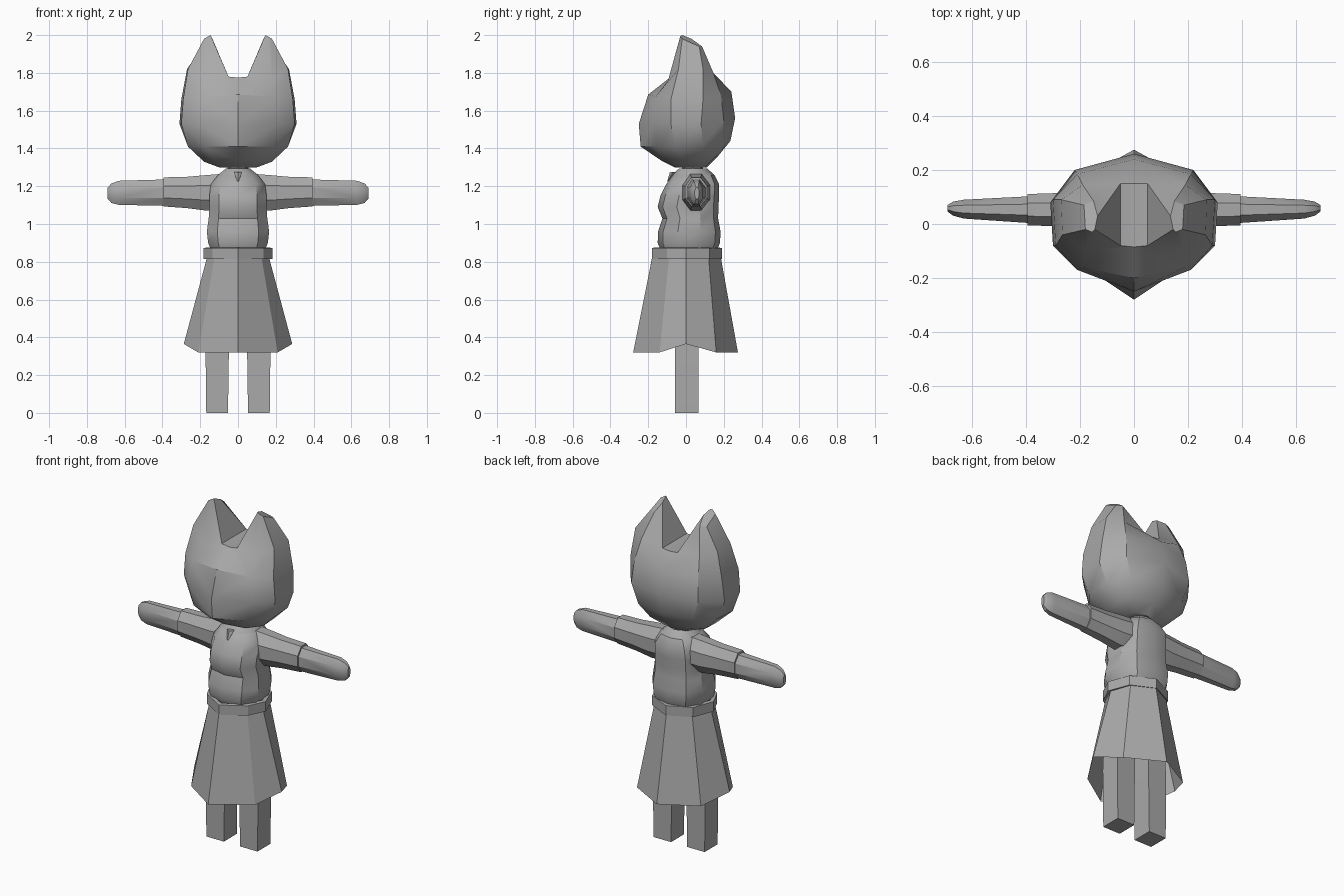
import bpy, bmesh, math

if "Cube" in bpy.data.objects:
    bpy.data.objects.remove(bpy.data.objects["Cube"])

grey = bpy.data.materials.new("plain grey")
grey.diffuse_color = (0.4, 0.4, 0.4, 1)
grey.use_nodes = True
grey.node_tree.nodes["Principled BSDF"].inputs["Base Color"].default_value = grey.diffuse_color


def finish(name, bm, angle=30):
    bmesh.ops.remove_doubles(bm, verts=bm.verts, dist=0.0005)
    bmesh.ops.recalc_face_normals(bm, faces=bm.faces)
    me = bpy.data.meshes.new(name)
    bm.to_mesh(me)
    bm.free()
    me.materials.append(grey)
    ob = bpy.data.objects.new(name, me)
    bpy.context.collection.objects.link(ob)
    bpy.ops.object.select_all(action='DESELECT')
    ob.select_set(True)
    bpy.context.view_layer.objects.active = ob
    bpy.ops.object.shade_smooth_by_angle(angle=math.radians(angle))
    return ob


def loft(name, rings, caps=True, angle=30):
    """Skin a stack of closed rings with equal point counts."""
    bm = bmesh.new()
    vs = [[bm.verts.new(p) for p in r] for r in rings]
    n = len(vs[0])
    for a, b in zip(vs, vs[1:]):
        for i in range(n):
            j = (i + 1) % n
            bm.faces.new((a[i], a[j], b[j], b[i]))
    if caps:
        bm.faces.new(vs[0])
        bm.faces.new(vs[-1])
    return finish(name, bm, angle)


def mirrored(half):
    """Close a ring given from front centre round to back centre."""
    return half + [(-x, y, z) for x, y, z in half[-2:0:-1]]


def oval(z, rx, yf, yb, n=10, power=0.85, tilt=0.0):
    pts = []
    for i in range(n):
        a = 2 * math.pi * i / n
        s, c = math.sin(a), -math.cos(a)
        x = rx * math.copysign(abs(s) ** power, s)
        y = (yf + yb) / 2 + (yb - yf) / 2 * math.copysign(abs(c) ** power, c)
        pts.append((x, y, z + tilt * c))
    return pts


# Head: five rings up to the brow, then one ear per side and a saddle between
rings = [
    [(0, -.06, 1.30), (.06, -.05, 1.30), (.10, 0, 1.30), (.10, .06, 1.30), (.07, .10, 1.30), (0, .11, 1.30)],
    [(0, -.13, 1.335), (.12, -.10, 1.33), (.18, -.02, 1.33), (.18, .08, 1.335), (.13, .15, 1.35), (0, .17, 1.36)],
    [(0, -.24, 1.41), (.18, -.16, 1.41), (.265, -.06, 1.41), (.265, .09, 1.42), (.18, .19, 1.43), (0, .235, 1.44)],
    [(0, -.25, 1.53), (.21, -.17, 1.53), (.30, -.08, 1.53), (.31, .08, 1.53), (.22, .20, 1.55), (0, .26, 1.56)],
    [(0, -.20, 1.685), (.19, -.16, 1.675), (.29, -.08, 1.66), (.30, .09, 1.66), (.21, .185, 1.68), (0, .24, 1.70)],
]
ear_mid = [(.18, -.095, 1.76), (.265, -.04, 1.82), (.27, .09, 1.82), (.19, .145, 1.80), (.05, .15, 1.78), (.05, -.08, 1.78)]
ear_tip = [(.155, -.03, 1.995), (.18, -.02, 1.98), (.185, .07, 1.94), (.15, .085, 1.94), (.135, .03, 1.98), (.145, -.02, 2.0)]
bm = bmesh.new()
for s in (1, -1):
    def face(*pts):
        bm.faces.new([bm.verts.new((s * x, y, z)) for x, y, z in pts])
    for a, b in zip(rings, rings[1:]):
        for i in range(5):
            face(a[i], a[i + 1], b[i + 1], b[i])
    face(*rings[0])
    brow = rings[-1]
    for i in range(3):                      # outside of ear base
        face(brow[i + 1], brow[i + 2], ear_mid[i + 1], ear_mid[i])
    saddle_f, saddle_b = (0, -.085, 1.775), (0, .15, 1.775)
    face(brow[0], brow[1], ear_mid[0], ear_mid[5], saddle_f)
    face(brow[4], brow[5], saddle_b, ear_mid[4], ear_mid[3])
    face(saddle_f, ear_mid[5], ear_mid[4], saddle_b)
    for i in range(6):                      # ear
        j = (i + 1) % 6
        face(ear_mid[i], ear_mid[j], ear_tip[j], ear_tip[i])
    face(*ear_tip)
finish("head", bm, 32)

# Neck and folded collar with a small point at the throat
loft("neck", [oval(1.22, .055, -.02, .09, 8), oval(1.34, .055, -.02, .09, 8)])
loft("collar", [oval(1.23, .13, -.085, .165, 10, 1),
                oval(1.265, .105, -.07, .145, 10, 1),
                oval(1.295, .065, -.035, .11, 10, 1),
                oval(1.27, .05, -.02, .09, 10, 1)], angle=40)
loft("collar_point", [[(0, -.10, 1.225), (.005, -.095, 1.23), (0, -.08, 1.23), (-.005, -.095, 1.23)],
                      [(0, -.085, 1.275), (.022, -.07, 1.275), (0, -.04, 1.275), (-.022, -.07, 1.275)]])

# Blouse body
loft("torso", [oval(*r, n=10) for r in (
    (.865, .15, -.135, .165), (.90, .165, -.15, .18), (.96, .172, -.148, .183),
    (1.03, .162, -.125, .17), (1.09, .157, -.15, .172), (1.15, .158, -.135, .175),
    (1.21, .15, -.105, .175), (1.26, .11, -.07, .15), (1.28, .06, -.03, .11))], angle=35)


# Arms: sleeve and mitten-like forearm on each side
def arm_ring(x, hy, hz, y=.053, z=1.168, n=8):
    return [(x, y + hy * math.cos(a), z + hz * math.sin(a))
            for a in (2 * math.pi * (i + .5) / n for i in range(n))]


for side, s in (("right", 1), ("left", -1)):
    k = 1.08                                # flat-topped octagons
    loft(side + "_sleeve", [arm_ring(s * x, hy * k, hz * k, .053, z) for x, hy, hz, z in (
        (.09, .075, .095, 1.17), (.17, .07, .094, 1.165), (.27, .062, .083, 1.167), (.395, .058, .077, 1.17))])
    loft(side + "_forearm", [arm_ring(s * x, hy * k, hz * k, y, z) for x, hy, hz, y, z in (
        (.38, .05, .07, .053, 1.166), (.63, .035, .064, .055, 1.165),
        (.67, .026, .052, .057, 1.163), (.69, .012, .03, .058, 1.163))])

# Belt: closed octagonal band
belt = [(0, -.18), (.135, -.10), (.182, 0), (.135, .125), (0, .19)]


def belt_ring(scale, z):
    return mirrored([(x * scale, y * scale, z) for x, y in belt])


band = [belt_ring(.88, .82), belt_ring(1, .815), belt_ring(1, .873), belt_ring(.88, .876)]
loft("belt", band + band[:1], caps=False)

# Skirt: open flared octagon with raised hem at the sides
loft("skirt", [
    mirrored([(0, -.28, .32), (.21, -.14, .32), (.287, 0, .365), (.21, .16, .32), (0, .275, .32)]),
    mirrored([(0, -.18, .82), (.125, -.09, .82), (.165, 0, .82), (.125, .12, .82), (0, .185, .82)])],
    caps=False, angle=10)

# Legs
for side, s in (("right", 1), ("left", -1)):
    loft(side + "_leg", [[(s * x, y, z) for x, y in ((a, -.057), (b, -.057), (b, .065), (a, .065))]
                         for a, b, z in ((.053, .168, 0), (.048, .172, .35), (.045, .16, .6))])
